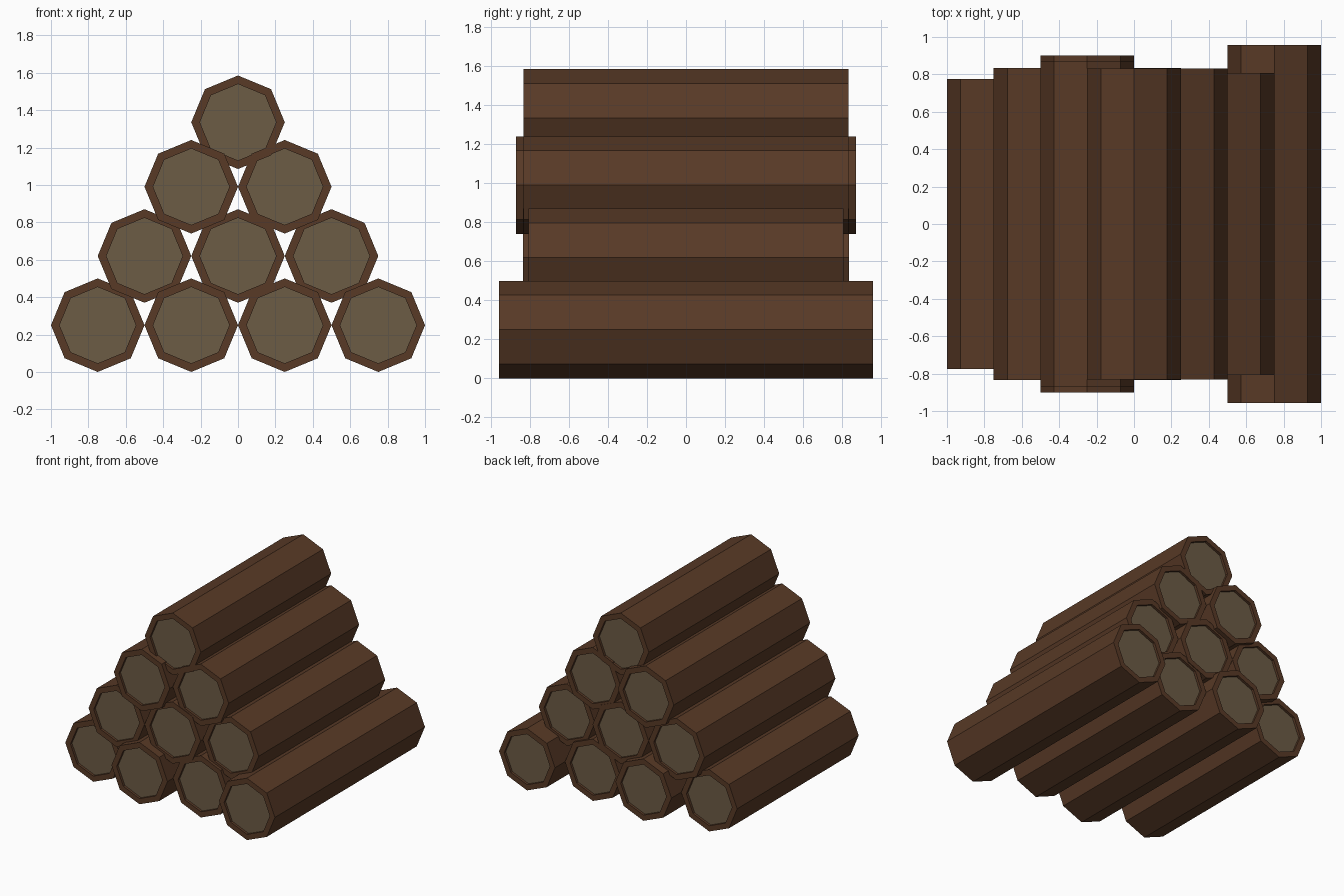
import bpy, bmesh, math
from mathutils import Matrix

if "Cube" in bpy.data.objects:
    bpy.data.objects.remove(bpy.data.objects["Cube"])

R = 0.25        # log radius (octagon corner)
INSET = 0.046   # bark rim width
RECESS = 0.02   # cut wood sits slightly inside the bark


def material(name, rgb):
    m = bpy.data.materials.new(name)
    m.diffuse_color = (*rgb, 1.0)
    m.use_nodes = True
    m.node_tree.nodes["Principled BSDF"].inputs["Base Color"].default_value = m.diffuse_color
    return m


bark = material("dark_bark", (0.098, 0.042, 0.0195))
wood = material("cut_wood", (0.150, 0.106, 0.060))


def log(name, x, z, half):
    """Eight-sided log along y with recessed cut ends."""
    bm = bmesh.new()
    bmesh.ops.create_cone(bm, cap_ends=True, segments=8, radius1=R, radius2=R,
                          depth=2 * half,
                          matrix=Matrix.Rotation(math.pi / 2, 4, 'X'))
    bm.normal_update()
    ends = [f for f in bm.faces if abs(f.normal.y) > 0.9]
    # rim, then a straight step inwards
    bmesh.ops.inset_individual(bm, faces=ends, thickness=INSET)
    bmesh.ops.inset_individual(bm, faces=ends, thickness=0.0, depth=-RECESS)
    for f in ends:
        f.material_index = 1
    me = bpy.data.meshes.new(name)
    bm.to_mesh(me)
    bm.free()
    me.materials.append(bark)
    me.materials.append(wood)
    ob = bpy.data.objects.new(name, me)
    ob.location = (x, 0, z)
    bpy.context.collection.objects.link(ob)


# Rows from the ground up: height and half length of each log, left to right
rows = [
    (0.25, [0.775, 0.90, 0.83, 0.957]),
    (0.62, [0.835, 0.835, 0.807]),
    (0.99, [0.87, 0.832]),
    (1.335, [0.832]),
]
for r, (z, halves) in enumerate(rows):
    for i, half in enumerate(halves):
        log(f"log_row{r + 1}_{i + 1}", (i - (len(halves) - 1) / 2) * 2 * R, z, half)
